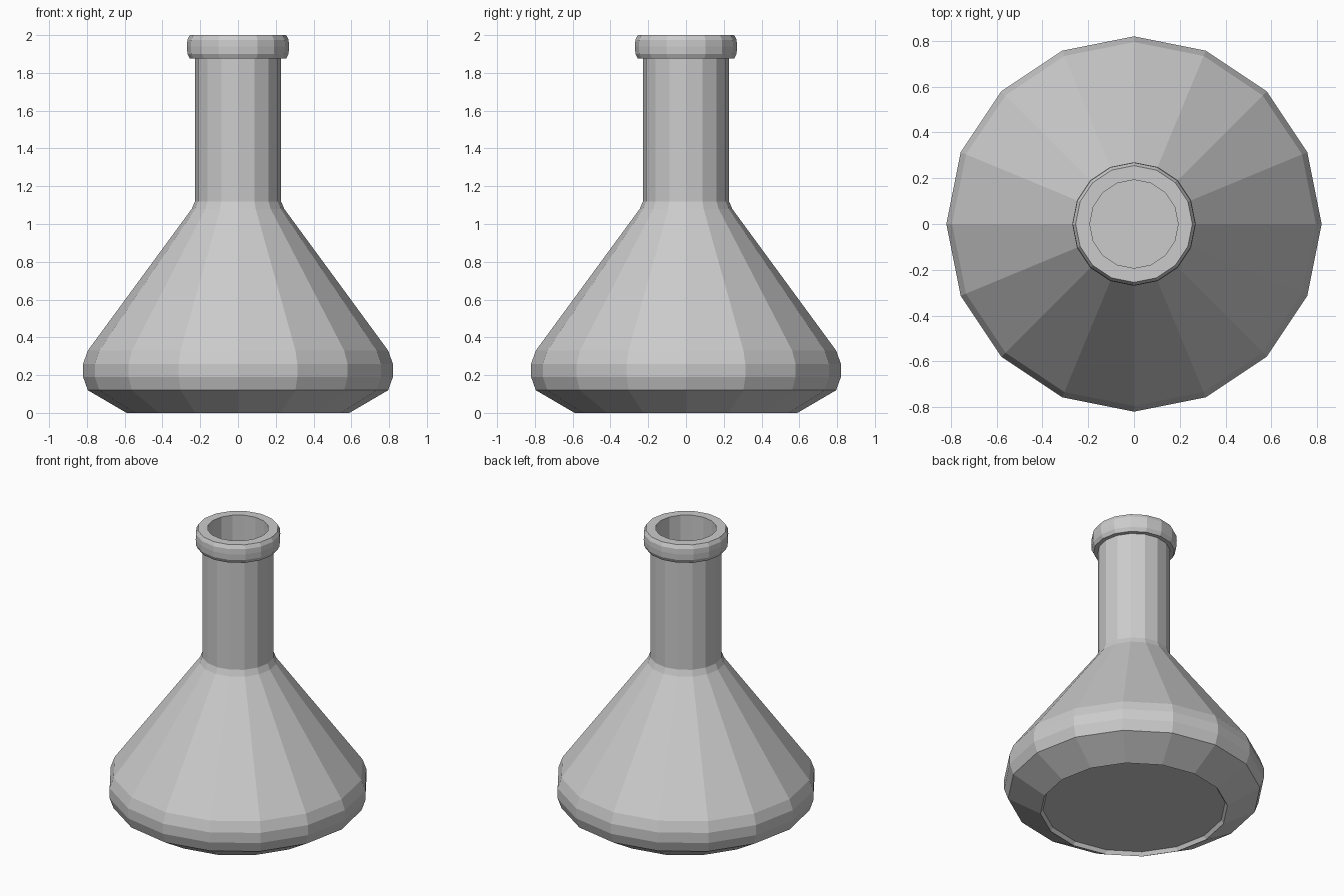
import bpy, bmesh, math

if "Cube" in bpy.data.objects:
    bpy.data.objects.remove(bpy.data.objects["Cube"])

SIDES = 16


def lathe(name, profile, closed=False):
    """Spin (radius, z) points around z; radius 0 becomes a single pole."""
    bm = bmesh.new()
    rings = []
    for r, z in profile:
        if r == 0:
            rings.append([bm.verts.new((0, 0, z))] * SIDES)
        else:
            angles = [2 * math.pi * i / SIDES for i in range(SIDES)]
            rings.append([bm.verts.new((r * math.cos(a), r * math.sin(a), z)) for a in angles])
    pairs = list(zip(rings, rings[1:]))
    if closed:
        pairs.append((rings[-1], rings[0]))
    for low, high in pairs:
        for i in range(SIDES):
            j = (i + 1) % SIDES
            corners = dict.fromkeys((low[i], low[j], high[j], high[i]))
            bm.faces.new(list(corners))
    bmesh.ops.recalc_face_normals(bm, faces=bm.faces)
    mesh = bpy.data.meshes.new(name)
    bm.to_mesh(mesh)
    bm.free()
    obj = bpy.data.objects.new(name, mesh)
    bpy.context.collection.objects.link(obj)
    return obj


# Flask shell: recessed base, bevelled foot, cone, neck, lip, hollow inside
lathe("flask_body", [
    (0, 0.025), (0.575, 0.025), (0.59, 0),
    (0.795, 0.12), (0.82, 0.19), (0.82, 0.26), (0.795, 0.33),
    (0.245, 1.08), (0.228, 1.12), (0.228, 1.875),
    (0.255, 1.875), (0.268, 1.90), (0.27, 1.94), (0.268, 1.975), (0.255, 2.0),
    (0.193, 2.0), (0.193, 1.11), (0.21, 1.06),
    (0.755, 0.315), (0.78, 0.25), (0.755, 0.145), (0.58, 0.05), (0, 0.05),
])
